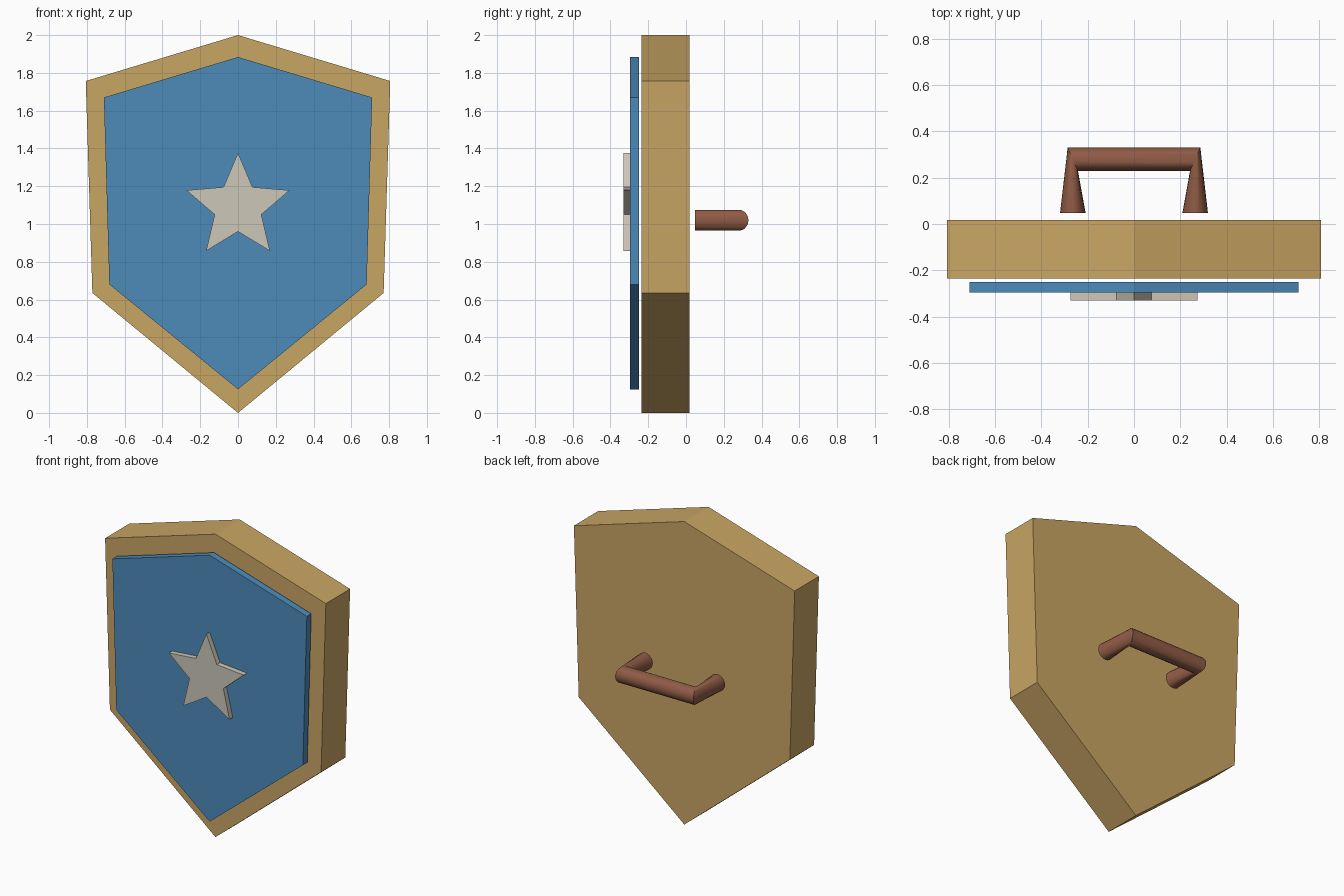
import bpy, bmesh
from math import sin, cos, pi
from mathutils import Vector

if "Cube" in bpy.data.objects:
    bpy.data.objects.remove(bpy.data.objects["Cube"])


def material(name, rgb):
    lin = [c / 12.92 if c <= 0.04045 else ((c + 0.055) / 1.055) ** 2.4 for c in (v / 255 for v in rgb)]
    m = bpy.data.materials.new(name)
    m.diffuse_color = (*lin, 1)
    m.use_nodes = True
    m.node_tree.nodes["Principled BSDF"].inputs["Base Color"].default_value = m.diffuse_color
    return m


def finish(bm, name, mat):
    bmesh.ops.recalc_face_normals(bm, faces=bm.faces)
    me = bpy.data.meshes.new(name)
    bm.to_mesh(me)
    bm.free()
    me.materials.append(mat)
    ob = bpy.data.objects.new(name, me)
    bpy.context.collection.objects.link(ob)
    return ob


def plate(name, outline, y0, y1, mat):
    """Extrude an x-z outline from y0 to y1."""
    bm = bmesh.new()
    face = bm.faces.new([bm.verts.new((x, y0, z)) for x, z in outline])
    ext = bmesh.ops.extrude_face_region(bm, geom=[face], use_keep_orig=True)
    moved = [g for g in ext["geom"] if isinstance(g, bmesh.types.BMVert)]
    bmesh.ops.translate(bm, verts=moved, vec=(0, y1 - y0, 0))
    return finish(bm, name, mat)


def shield_outline(top, shoulder, hip, tip):
    right = [shoulder, hip]
    return [(0, top)] + right + [(0, tip)] + [(-x, z) for x, z in reversed(right)]


def tube(name, path, radius, sides, mat):
    """Capped tube; each ring faces along the line between its neighbours."""
    bm = bmesh.new()
    pts = [Vector(p) for p in path]
    up = Vector((0, 0, 1))
    rings = []
    for i, p in enumerate(pts):
        t = (pts[min(i + 1, len(pts) - 1)] - pts[max(i - 1, 0)]).normalized()
        n = up.cross(t)
        rings.append([bm.verts.new(p + radius * (n * cos(a) + up * sin(a)))
                      for a in (2 * pi * k / sides for k in range(sides))])
    for a, b in zip(rings, rings[1:]):
        for k in range(sides):
            j = (k + 1) % sides
            bm.faces.new((a[k], a[j], b[j], b[k]))
    bm.faces.new(rings[0])
    bm.faces.new(rings[-1])
    return finish(bm, name, mat)


wood = material("golden tan", (201, 166, 100))
blue = material("blue", (77, 139, 186))
pale = material("pale stone", (204, 199, 184))
brown = material("brown leather", (145, 92, 70))

# Thick shield body and raised blue front panel
plate("shield_body", shield_outline(2.0, (0.806, 1.757), (0.771, 0.635), 0.0), -0.235, 0.018, wood)
plate("front_panel", shield_outline(1.884, (0.71, 1.67), (0.681, 0.68), 0.125), -0.296, -0.25, blue)

# Five-pointed star
star = []
for i in range(10):
    r = 0.13 if i % 2 else 0.287
    star.append((r * sin(i * pi / 5), 1.09 + r * cos(i * pi / 5)))
plate("star_emblem", star, -0.33, -0.296, pale)

# Rear grip
grip = tube("rear_handle", [(-0.264, 0.048, 1.02), (-0.264, 0.28, 1.02),
                            (0.264, 0.28, 1.02), (0.264, 0.048, 1.02)], 0.055, 20, brown)
bpy.context.view_layer.objects.active = grip
grip.select_set(True)
bpy.ops.object.shade_smooth_by_angle(angle=0.6)
